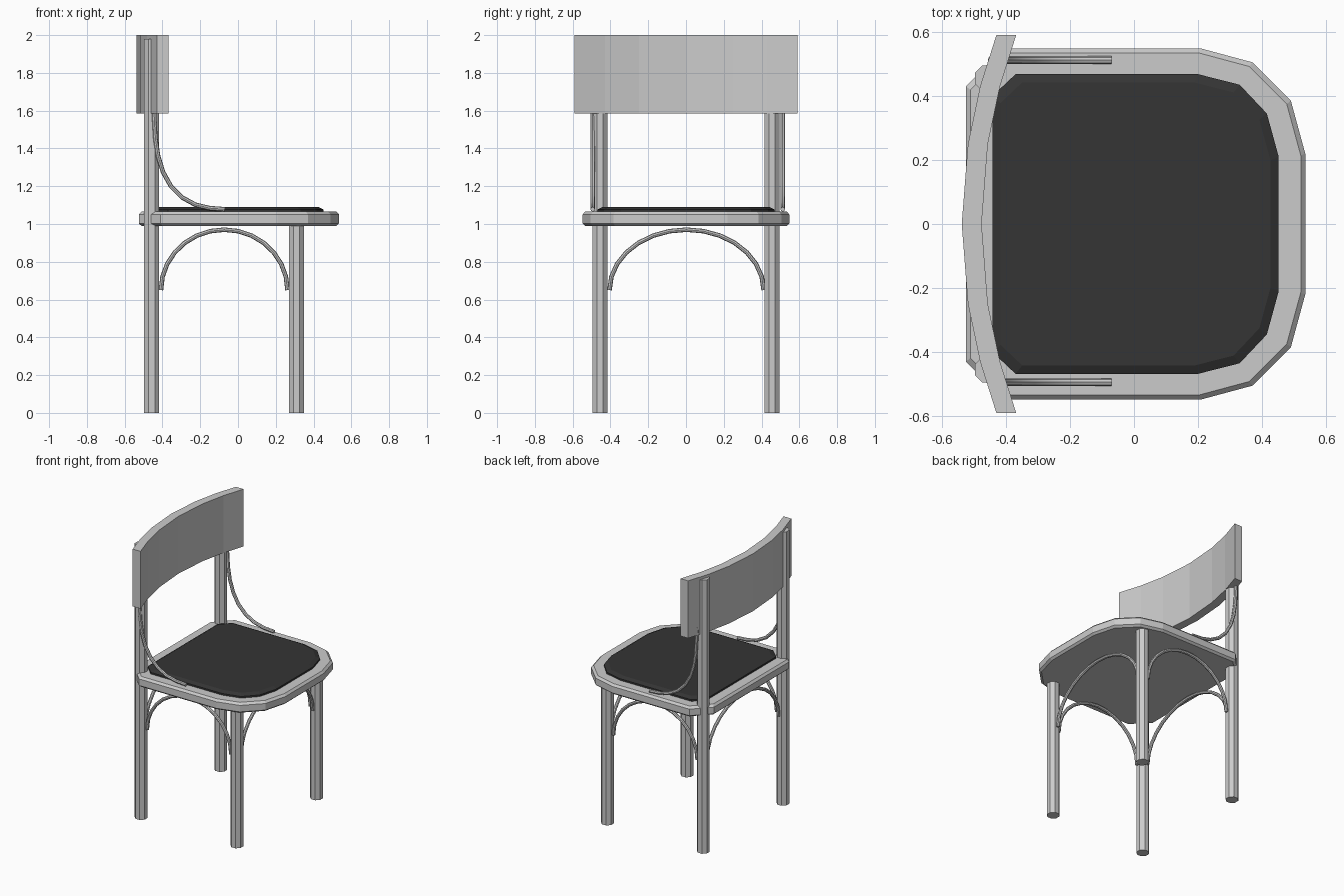
import bpy, bmesh, math

if "Cube" in bpy.data.objects:
    bpy.data.objects.remove(bpy.data.objects["Cube"])


def loft(name, rings):
    """Closed solid through rings of equal point count, bottom to top."""
    bm = bmesh.new()
    loops = [[bm.verts.new(p) for p in ring] for ring in rings]
    n = len(loops[0])
    for a, b in zip(loops, loops[1:]):
        for i in range(n):
            j = (i + 1) % n
            bm.faces.new((a[i], a[j], b[j], b[i]))
    bm.faces.new(loops[0][::-1])
    bm.faces.new(loops[-1])
    bmesh.ops.recalc_face_normals(bm, faces=bm.faces[:])
    me = bpy.data.meshes.new(name)
    bm.to_mesh(me)
    bm.free()
    ob = bpy.data.objects.new(name, me)
    bpy.context.collection.objects.link(ob)
    return ob


def slab(name, half, layers):
    """Outline mirrored in y, stacked as (z, inset) layers."""
    outline = half + [(x, -y) for x, y in reversed(half)]
    return loft(name, [[(x * (1 - d / 0.53), y * (1 - d / 0.54), z) for x, y in outline]
                       for z, d in layers])


def leg(name, x, y, height):
    bpy.ops.mesh.primitive_cylinder_add(vertices=8, radius=0.0433, depth=height,
                                        location=(x, y, height / 2),
                                        rotation=(0, 0, math.pi / 8))
    bpy.context.object.name = name


def rod(name, points, radius=0.012):
    cu = bpy.data.curves.new(name, 'CURVE')
    cu.dimensions = '3D'
    cu.bevel_depth = radius
    cu.bevel_resolution = 2
    cu.use_fill_caps = True
    sp = cu.splines.new('POLY')
    sp.points.add(len(points) - 1)
    for p, co in zip(sp.points, points):
        p.co = (*co, 1)
    ob = bpy.data.objects.new(name, cu)
    bpy.context.collection.objects.link(ob)
    bpy.ops.object.select_all(action='DESELECT')
    ob.select_set(True)
    bpy.context.view_layer.objects.active = ob
    bpy.ops.object.convert(target='MESH')
    bpy.ops.object.shade_smooth_by_angle()


def half_ellipse(mid, a, z0=0.65, b=0.32, n=14):
    return [(mid - a * math.cos(math.pi * i / n), z0 + b * math.sin(math.pi * i / n))
            for i in range(n + 1)]


# Seat frame and dark cushion
slab("seat_frame",
     [(0.535, 0.22), (0.49, 0.385), (0.37, 0.505), (0.21, 0.548), (-0.41, 0.548), (-0.525, 0.43)],
     [(0.99, 0.014), (1.003, 0), (1.05, 0), (1.065, 0.014)])
cushion = slab("seat_cushion",
               [(0.452, 0.21), (0.415, 0.345), (0.33, 0.435), (0.2, 0.468), (-0.37, 0.468),
                (-0.442, 0.40)],
               [(1.05, 0), (1.077, 0), (1.09, 0.03)])
mat = bpy.data.materials.new("dark_upholstery")
mat.diffuse_color = (0.035, 0.035, 0.035, 1)
mat.use_nodes = True
mat.node_tree.nodes["Principled BSDF"].inputs["Base Color"].default_value = mat.diffuse_color
cushion.data.materials.append(mat)

# Legs: back pair runs up to carry the backrest
BX, FX, LY = -0.457, 0.31, 0.455
for side, s in (("left", -1), ("right", 1)):
    leg("back_leg_" + side, BX, s * LY, 1.98)
    leg("front_leg_" + side, FX, s * LY, 1.0)

# Curved backrest panel
ys = [-0.59, -0.43, -0.25, 0, 0.25, 0.43, 0.59]
arc = [(-0.538 + 0.108 * (y / 0.59) ** 2, y) for y in ys]
plan = arc + [(x + 0.062, y) for x, y in reversed(arc)]
loft("backrest", [[(x, y, z) for x, y in plan] for z in (1.585, 2.0)])

# Bent arches under the seat, one on each side
for side, s in (("left", -1), ("right", 1)):
    rod("side_arch_" + side, [(x, s * LY, z) for x, z in half_ellipse(-0.073, 0.335)])
for end, x in (("back", BX), ("front", FX)):
    rod(end + "_arch", [(x, y, z) for y, z in half_ellipse(0.003, 0.408)])

# Bent braces from the back posts down to the seat
brace = [(-0.445, 1.64), (-0.443, 1.55), (-0.437, 1.45), (-0.423, 1.36), (-0.397, 1.275),
         (-0.355, 1.2), (-0.295, 1.14), (-0.225, 1.102), (-0.15, 1.084), (-0.07, 1.078)]
for side, y in (("left", -0.494), ("right", 0.512)):
    rod("back_brace_" + side, [(x, y, z) for x, z in brace])
